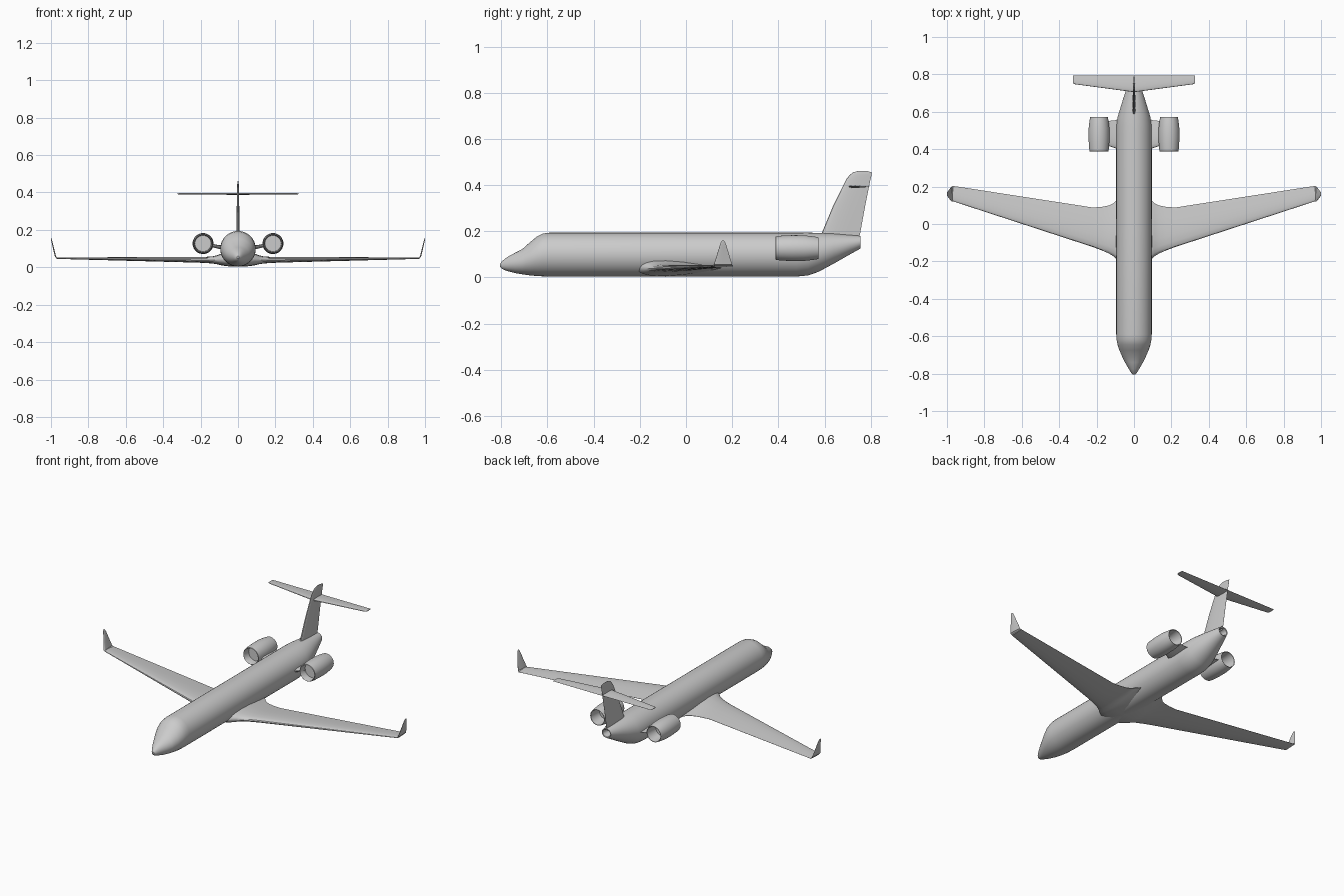
import bpy, bmesh, math
from mathutils import Vector


def finish(name, bm, mirror=False, angle=35):
    bmesh.ops.remove_doubles(bm, verts=bm.verts, dist=1e-5)
    bmesh.ops.recalc_face_normals(bm, faces=bm.faces)
    me = bpy.data.meshes.new(name)
    bm.to_mesh(me)
    bm.free()
    ob = bpy.data.objects.new(name, me)
    bpy.context.collection.objects.link(ob)
    if mirror:
        ob.modifiers.new("mirror", 'MIRROR')
    bpy.ops.object.select_all(action='DESELECT')
    bpy.context.view_layer.objects.active = ob
    ob.select_set(True)
    bpy.ops.object.shade_smooth_by_angle(angle=math.radians(angle))
    return ob


def loft(name, rings, mirror=False, angle=35):
    """Skin a list of equal-length closed rings and cap both ends."""
    bm = bmesh.new()
    vs = [[bm.verts.new(p) for p in r] for r in rings]
    n = len(vs[0])
    for a, b in zip(vs, vs[1:]):
        for i in range(n):
            j = (i + 1) % n
            bm.faces.new((a[i], a[j], b[j], b[i]))
    bm.faces.new(vs[0])
    bm.faces.new(vs[-1])
    return finish(name, bm, mirror, angle)


def oval(y, low, high, half, cx=0, n=40):
    cz, rz = (low + high) / 2, (high - low) / 2
    return [(cx + half * math.cos(2 * math.pi * i / n), y,
             cz + rz * math.sin(2 * math.pi * i / n)) for i in range(n)]


# chord position and half thickness of a simple wing section
FOIL = [(0, 0), (.015, .4), (.06, .7), (.15, .92), (.32, 1), (.55, .8), (.8, .4), (1, .04)]


def foil(le, te, thick):
    le, te, t = Vector(le), Vector(te), Vector(thick) / 2
    up = [le.lerp(te, c) + t * h for c, h in FOIL]
    down = [le.lerp(te, c) - t * h for c, h in FOIL[:0:-1]]
    return up + down


# fuselage: y, bottom, top, half width; last rings form the hollow exhaust
loft("fuselage", [oval(*s) for s in [
    (-.805, .046, .060, .006), (-.797, .037, .070, .014), (-.775, .028, .088, .028),
    (-.74, .019, .107, .048), (-.71, .014, .122, .063), (-.675, .009, .153, .078),
    (-.645, .006, .178, .088), (-.62, .005, .190, .093), (-.59, .004, .194, .095),
    (.0, .004, .194, .095), (.48, .004, .194, .095), (.53, .009, .194, .0935),
    (.575, .025, .193, .087), (.64, .060, .190, .067), (.71, .100, .184, .045),
    (.755, .125, .180, .030), (.753, .131, .174, .025), (.70, .137, .168, .018)]])

# wings with blended root: x, leading y, trailing y, bottom, top
loft("wing", [foil((x, a, (lo + hi) / 2), (x, b, (lo + hi) / 2), (0, 0, hi - lo)) for x, a, b, lo, hi in [
    (0, -.22, .185, .003, .075), (.06, -.21, .165, .006, .075), (.09, -.19, .13, .011, .073),
    (.11, -.172, .11, .016, .065), (.135, -.157, .099, .020, .059), (.17, -.142, .092, .023, .056),
    (.22, -.123, .088, .025, .055), (.97, .122, .204, .045, .053)]], mirror=True)

# upturned wing tips
loft("winglet", [foil((x, a, z), (x, b, z), (t, 0, .002)) for x, z, a, b, t in [
    (.966, .048, .121, .204, .008), (.975, .055, .120, .200, .008), (.985, .095, .133, .188, .007),
    (.995, .138, .146, .175, .006), (.999, .153, .151, .169, .004), (1.0, .159, .156, .164, .002)]], mirror=True)

# engine nacelles with recessed intake and exhaust: y, radius
EX, EZ = .187, .127
loft("engine", [oval(y, EZ - r, EZ + r, r, EX, 32) for y, r in [
    (.43, .015), (.43, .043), (.395, .045), (.387, .048), (.39, .051), (.41, .0535),
    (.46, .056), (.51, .0555), (.55, .051), (.573, .047), (.572, .044), (.50, .036), (.50, .01)]],
    mirror=True)

# engine pylons
loft("engine_pylon", [foil((x, a, z), (x, b, z), (0, 0, t)) for x, z, a, b, t in [
    (.07, .105, .395, .565, .026), (.10, .108, .405, .555, .02), (.145, .118, .42, .55, .018)]], mirror=True)

# tail fin with rounded tip: z, leading y, trailing y, thickness
loft("tail_fin", [foil((0, a, z), (0, b, z), (t, 0, 0)) for z, a, b, t in [
    (.165, .575, .748, .018), (.19, .587, .754, .018), (.31, .637, .776, .014),
    (.425, .694, .799, .010), (.445, .710, .804, .008), (.455, .724, .805, .006),
    (.462, .748, .780, .003)]])

# high tailplane
loft("tailplane", [foil((x, a, .393), (x, .795, .393), (0, 0, t)) for x, a, t in [
    (0, .705, .011), (.315, .747, .007), (.325, .752, .004)]], mirror=True)
